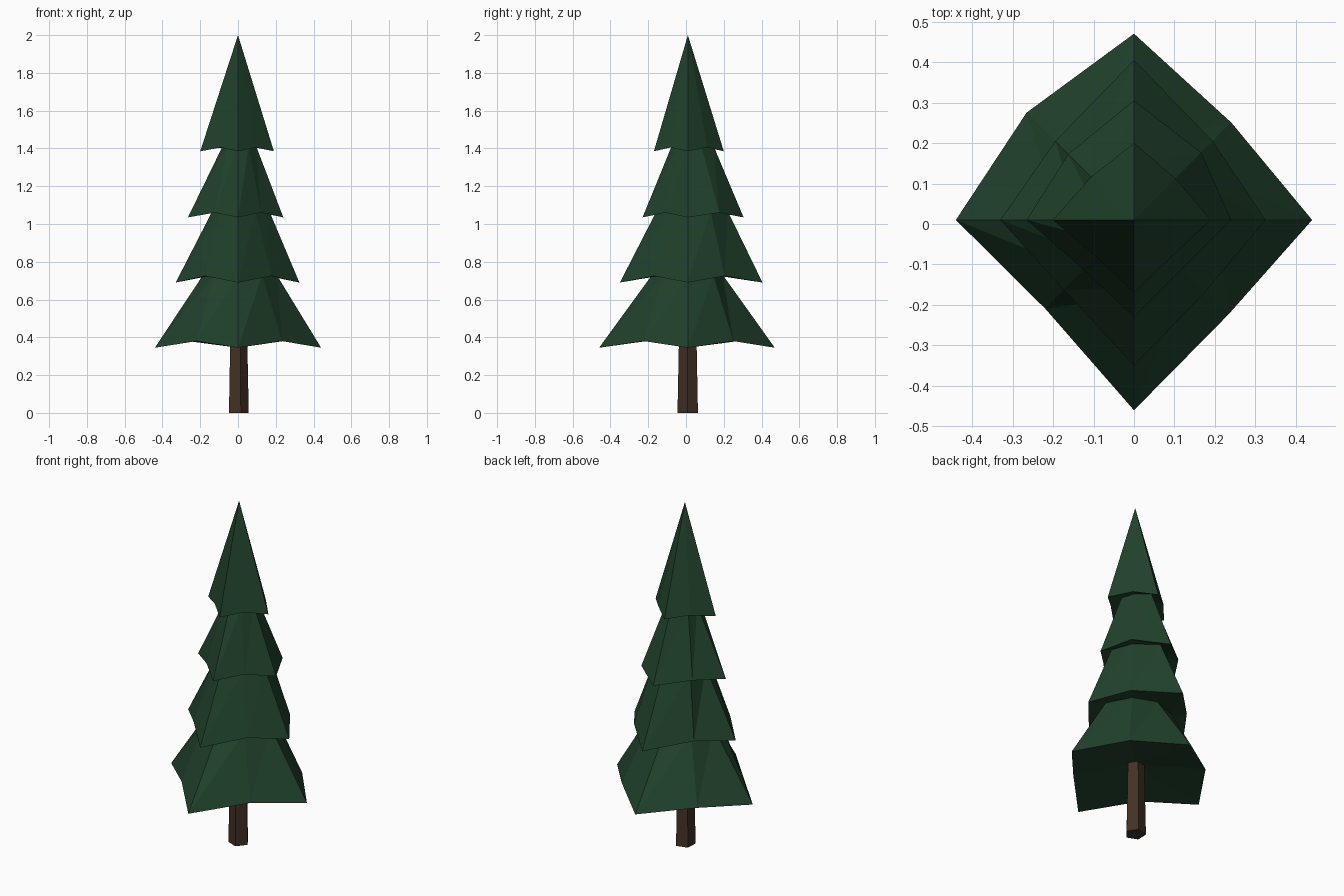
import bpy, bmesh
from math import sin, cos, radians

if "Cube" in bpy.data.objects:
    bpy.data.objects.remove(bpy.data.objects["Cube"])

CY = 0.01  # y of the tree axis


def material(name, rgb):
    m = bpy.data.materials.new(name)
    m.diffuse_color = (*rgb, 1)
    m.use_nodes = True
    m.node_tree.nodes["Principled BSDF"].inputs["Base Color"].default_value = m.diffuse_color
    return m


def ring(bm, radii, z_even, z_odd, turn=0):
    """Ring of vertices, one per radius, alternating between two heights."""
    pts = []
    for i, r in enumerate(radii):
        a = radians(turn + 360 * i / len(radii))
        pts.append(bm.verts.new((r * cos(a), CY + r * sin(a), z_odd if i % 2 else z_even)))
    return pts


def skin(bm, a, b):
    """Join two rings, or a ring and a single point."""
    n = len(a)
    for i in range(n):
        j = (i + 1) % n
        if len(b) == 1:
            bm.faces.new((a[i], a[j], b[0]))
        else:
            # split each quad so the folds stay crisp and flat
            bm.faces.new((a[i], a[j], b[j]))
            bm.faces.new((a[i], b[j], b[i]))


def finish(bm, name, mat):
    bmesh.ops.recalc_face_normals(bm, faces=bm.faces)
    me = bpy.data.meshes.new(name)
    bm.to_mesh(me)
    bm.free()
    ob = bpy.data.objects.new(name, me)
    me.materials.append(mat)
    bpy.context.collection.objects.link(ob)


green = material("needles", (0.015, 0.055, 0.025))
brown = material("bark", (0.055, 0.03, 0.018))

# Drooping rims (radii from +x counter-clockwise, corner height, fold height)
rims = [
    ((.44, .34, .46, .375, .44, .31, .47, .33), .345, .38),
    ((.325, .275, .395, .275, .33, .245, .36, .25), .69, .725),
    ((.24, .235, .295, .23, .265, .175, .24, .17), 1.035, 1.06),
    ((.19, .145, .19, .15, .20, .13, .18, .13), 1.385, 1.405),
]
# Necks where each tier disappears under the one above
necks = [
    ((.205, .19, .185, .19, .185, .18, .19, .18), .73),
    ((.165, .17, .21, .17, .135, .13, .165, .13), 1.07),
    ((.095, .10, .135, .10, .08, .08, .085, .08), 1.415),
]

# Foliage: one closed skin of stacked skirts
bm = bmesh.new()
below = [bm.verts.new((0, CY, 0.43))]
for k, (radii, corner, fold) in enumerate(rims):
    rim = ring(bm, radii, corner, fold)
    skin(bm, rim, below)
    if k < len(necks):
        above = ring(bm, necks[k][0], necks[k][1], necks[k][1])
    else:
        above = [bm.verts.new((0, CY, 2.0))]
    skin(bm, rim, above)
    below = above
finish(bm, "foliage", green)

# Trunk: slightly tapered five-sided post
bm = bmesh.new()
foot = ring(bm, [.057] * 5, 0, 0, -3)
head = ring(bm, [.048] * 5, .44, .44, -3)
skin(bm, foot, head)
bm.faces.new(foot)
bm.faces.new(head)
finish(bm, "trunk", brown)
